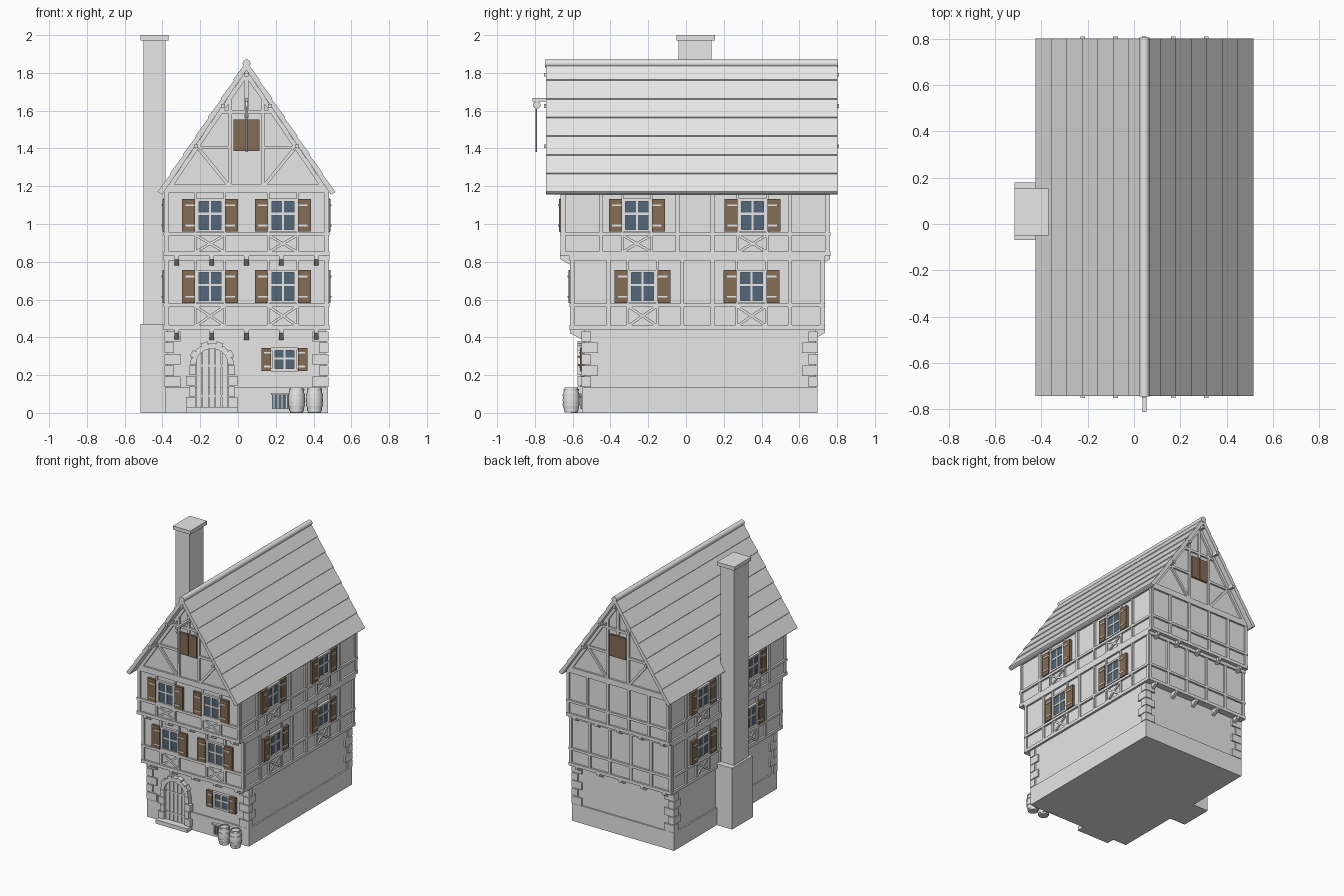
import bpy, bmesh, math
from mathutils import Matrix, Vector

old = bpy.data.objects.get("Cube")
if old:
    bpy.data.objects.remove(old)


def material(name, rgb):
    m = bpy.data.materials.new(name)
    m.use_nodes = True
    m.diffuse_color = (*rgb, 1)
    m.node_tree.nodes["Principled BSDF"].inputs["Base Color"].default_value = (*rgb, 1)
    return m


GREY = material("pale grey", (0.8, 0.8, 0.8))
BROWN = material("shutter brown", (0.23, 0.15, 0.09))
BLUE = material("glass blue", (0.09, 0.135, 0.195))

CX = 0.045
parts = {}


def part(name):
    return parts.setdefault(name, bmesh.new()) if name not in parts else parts[name]


def block(name, M, lo, hi):
    """Box between two corners in the frame M."""
    lo, hi = Vector(lo), Vector(hi)
    S = Matrix.Translation((lo + hi) / 2) @ Matrix.Diagonal((*(hi - lo), 1))
    bmesh.ops.create_cube(part(name), size=1, matrix=M @ S)


def beam(name, W, d, a, b, width=0.018, out=0.012):
    """Bar lying on a wall from a to b, both (u, z); d is the wall distance."""
    a, b = Vector(a), Vector(b)
    mid, v = (a + b) / 2, b - a
    M = W @ Matrix.Translation((mid.x, -d, mid.y)) @ Matrix.Rotation(-math.atan2(v.y, v.x), 4, 'Y')
    h = v.length / 2
    block(name, M, (-h, -out, -width / 2), (h, 0.01, width / 2))


def prism(name, M, pts, y0, y1):
    """Polygon in the local xz plane, extruded along local y."""
    bm = part(name)
    f = bm.faces.new([bm.verts.new(M @ Vector((x, y0, z))) for x, z in pts])
    ext = bmesh.ops.extrude_face_region(bm, geom=[f])
    vec = M.to_3x3() @ Vector((0, y1 - y0, 0))
    bmesh.ops.translate(bm, vec=vec, verts=[v for v in ext["geom"] if isinstance(v, bmesh.types.BMVert)])
    bm.faces.new(list(reversed([v for v in f.verts]))) if not f.is_valid else None


def lathe(name, M, profile, n=16):
    bm = part(name)
    rings = [[bm.verts.new(M @ Vector((r * math.cos(t * math.tau / n), r * math.sin(t * math.tau / n), z)))
              for t in range(n)] for r, z in profile]
    for p, q in zip(rings, rings[1:]):
        for i in range(n):
            bm.faces.new((p[i], p[i - 1], q[i - 1], q[i]))
    bm.faces.new(rings[0])
    bm.faces.new(rings[-1])


def window(W, d, u, z0, z1, half=0.066, leaf=0.068):
    block("window_glass", W, (u - half, -d - 0.006, z0), (u + half, -d, z1))
    for z in (z0, z1):
        beam("window_frame", W, d, (u - half - 0.012, z), (u + half + 0.012, z), 0.014, 0.018)
    for s in (-1, 1):
        beam("window_frame", W, d, (u + s * half, z0), (u + s * half, z1), 0.014, 0.016)
    beam("window_frame", W, d, (u, z0), (u, z1), 0.012, 0.011)
    zm = z0 + (z1 - z0) * 0.55
    beam("window_frame", W, d, (u - half, zm), (u + half, zm), 0.012, 0.011)
    for s in (-1, 1):
        a, b = u + s * (half + 0.014), u + s * (half + 0.014 + leaf)
        beam("shutters", W, d, (a, (z0 + z1) / 2), (b, (z0 + z1) / 2), z1 - z0 + 0.012, 0.02)
        for f in (0.17, 0.83):
            z = z0 + (z1 - z0) * f
            beam("shutter_hinges", W, d, (a, z), (a + (b - a) * 0.75, z), 0.009, 0.024)


# Wall frames: local x runs along the wall, local y points inward
FRONT, RIGHT, BACK, LEFT = [Matrix.Translation((CX, 0, 0)) @ Matrix.Rotation(math.radians(a), 4, 'Z')
                            for a in (0, 90, 180, 270)]

# Solid storeys
block("plinth", FRONT, (-0.432, -0.55, 0), (0.432, 0.697, 0.135))
block("ground_floor", FRONT, (-0.422, -0.54, 0.1), (0.422, 0.687, 0.44))
FLOORS = [  # bottom, sill, top, front, back, side window positions, side posts
    (0.44, 0.57, 0.83, 0.603, 0.723, (-0.23, 0.347), (-0.41, -0.02, 0.14, 0.55)),
    (0.83, 0.947, 1.19, 0.653, 0.75, (-0.26, 0.352), (-0.45, -0.045, 0.14, 0.55))]
SIDE = 0.425

for zb, zs, zt, fr, bk, wins, posts in FLOORS:
    block("upper_floors", FRONT, (-SIDE, -fr, zb), (SIDE, bk, zt))
    walls = [(FRONT, fr, -SIDE, SIDE, (-0.193, 0.193), ()),
             (BACK, bk, -SIDE, SIDE, (), (-0.26, -0.09, 0.09, 0.26)),
             (RIGHT, SIDE, -fr, bk, wins, posts),
             (LEFT, SIDE, -bk, fr, [-w for w in wins], [-p for p in posts])]
    for W, d, u0, u1, ws, ps in walls:
        for z, w in ((zb + 0.012, 0.024), (zs, 0.018), (zt - 0.012, 0.024)):
            beam("timber_rails", W, d, (u0 - 0.01, z), (u1 + 0.01, z), w, 0.014)
        for u in (u0 + 0.004, u1 - 0.004, *ps):
            beam("timber_posts", W, d, (u, zb), (u, zt), 0.02)
        for u in ws:
            window(W, d, u, zs + 0.018, zs + 0.18)
            for s in (-1, 1):
                beam("timber_posts", W, d, (u + s * 0.078, zb), (u + s * 0.078, zt), 0.014)
                beam("cross_braces", W, d, (u - s * 0.07, zb + 0.025), (u + s * 0.07, zs - 0.01), 0.014, 0.009)
    # Brackets carrying the overhang
    for W, d in ((FRONT, fr), (BACK, bk)):
        for i in range(5):
            u = (i - 2) * 0.185
            B = W @ Matrix.Translation((u, 0, zb)) @ Matrix.Rotation(math.pi / 2, 4, 'Z')
            prism("jetty_brackets", B, [(-d - 0.012, 0.005), (-d - 0.012, -0.018), (-d + 0.06, -0.055), (-d + 0.08, 0.005)],
                  -0.012, 0.012)

# Corner stones
for sx in (-1, 1):
    for W, d in ((FRONT, 0.54), (BACK, 0.687)):
        for i in range(5):
            lx, ly = (0.085, 0.05) if i % 2 == 0 else (0.05, 0.085)
            x, z = sx * 0.434, 0.137 + i * 0.06
            block("corner_stones", W, (min(x, x - sx * lx), -d - 0.012, z), (max(x, x - sx * lx), -d - 0.012 + ly, z + 0.055))

# Gable walls and their timbers
SLOPE, APEX, EAVE = 1.479, 1.86, 0.468
top = APEX - 0.045
prism("gable_wall", FRONT, [(-SIDE, 1.18), (SIDE, 1.18), (SIDE, top - SIDE * SLOPE), (0, top), (-SIDE, top - SIDE * SLOPE)],
      -0.653, 0.75)
for W, d in ((FRONT, 0.653), (BACK, 0.75)):
    beam("gable_timbers", W, d, (-0.42, 1.2), (0.42, 1.2), 0.02, 0.014)
    beam("gable_timbers", W, d, (-0.27, 1.405), (-0.085, 1.405), 0.018)
    beam("gable_timbers", W, d, (0.085, 1.405), (0.27, 1.405), 0.018)
    beam("gable_timbers", W, d, (-0.14, 1.595), (0.14, 1.595), 0.018)
    beam("gable_timbers", W, d, (0, 1.56), (0, 1.8), 0.02)
    for s in (-1, 1):
        beam("gable_timbers", W, d, (s * 0.085, 1.19), (s * 0.085, 1.67), 0.018)
        beam("gable_timbers", W, d, (s * 0.42, top - 0.02 - 0.42 * SLOPE), (0, top - 0.02), 0.022, 0.014)
        beam("gable_timbers", W, d, (s * 0.25, 1.395), (s * 0.095, 1.205), 0.018)
        beam("loft_hatch", W, d, (s * 0.001, 1.47), (s * 0.07, 1.47), 0.165, 0.014)

# Purlins running the length of the roof
for u, z in ((-0.267, 1.412), (0.267, 1.412), (-0.125, 1.625), (0.125, 1.625), (0, 1.79)):
    block("purlins", FRONT, (u - 0.01, -0.752, z - 0.01), (u + 0.01, 0.81, z + 0.01))

# Roof slopes with lapped courses, and the ridge roll
ROWS = 7
for s in (-1, 1):
    pts = [(0, APEX - 0.045), (0, APEX)]
    for i in range(1, ROWS + 1):
        x = EAVE * i / ROWS
        pts += [(s * (x + 0.003), APEX - x * SLOPE + 0.003), (s * x, APEX - x * SLOPE - 0.002)]
    pts.append((s * (EAVE - 0.022), APEX - 0.012 - EAVE * SLOPE))
    prism("roof", FRONT, pts, -0.742, 0.802)
lathe("ridge_roll", Matrix.Translation((CX, -0.746, 1.85)) @ Matrix.Rotation(-math.pi / 2, 4, 'X'),
      [(0.021, 0), (0.021, 1.552)])

# Chimney
for lo, hi in (((-0.517, -0.07, 0), (-0.36, 0.18, 0.47)), ((-0.5, -0.04, 0.4), (-0.385, 0.135, 1.975)),
               ((-0.517, -0.05, 1.972), (-0.369, 0.153, 2.0))):
    block("chimney", Matrix(), lo, hi)

# Door with stone arch and step
DU, SPRING = -0.183, 0.255
block("door_step", FRONT, (DU - 0.135, -0.61, 0), (DU + 0.135, -0.53, 0.03))
for i in range(5):
    u = DU + (i - 2) * 0.034
    h = SPRING + math.sqrt(0.09 ** 2 - (abs(i - 2) * 0.034) ** 2)
    beam("door_boards", FRONT, 0.55, (u, 0.03), (u, h), 0.03, 0.008)
for z in (0.09, 0.25):
    beam("door_straps", FRONT, 0.55, (DU - 0.08, z), (DU + 0.08, z), 0.012, 0.011)
for s in (-1, 1):
    for i in range(4):
        w = 0.048 if i % 2 == 0 else 0.034
        z = 0.032 + i * 0.056
        beam("door_surround", FRONT, 0.55, (DU + s * 0.088, z + 0.026), (DU + s * (0.088 + w), z + 0.026), 0.052, 0.025)
for i in range(9):
    t = math.pi * (i + 0.5) / 9
    c, n, r = math.cos(t), math.sin(t), 0.125 if i % 2 else 0.115
    beam("door_surround", FRONT, 0.55, (DU + 0.084 * c, SPRING + 0.084 * n), (DU + r * c, SPRING + r * n), 0.037, 0.025)

# Ground floor and cellar windows
window(FRONT, 0.542, 0.201, 0.227, 0.338, 0.058, 0.05)
beam("cellar_glass", FRONT, 0.55, (0.135, 0.058), (0.23, 0.058), 0.075, 0.004)
beam("cellar_frame", FRONT, 0.55, (0.13, 0.1), (0.235, 0.1), 0.012, 0.02)
for i in range(4):
    beam("cellar_frame", FRONT, 0.55, (0.145 + i * 0.022, 0.02), (0.145 + i * 0.022, 0.1), 0.005, 0.008)

# Hoist over the loft hatch
block("hoist", FRONT, (-0.009, -0.812, 1.648), (0.009, -0.6, 1.666))
lathe("hoist", Matrix.Translation((CX - 0.006, -0.79, 1.63)) @ Matrix.Rotation(math.pi / 2, 4, 'Y'),
      [(0.02, 0), (0.02, 0.012)])
lathe("hoist", Matrix.Translation((CX, -0.793, 0)), [(0.004, 1.38), (0.004, 1.63)], 6)

# Barrels with hoops
for x in (0.31, 0.405):
    M = Matrix.Translation((x, -0.608, 0))
    lathe("barrels", M, [(0.034, 0.002), (0.042, 0.035), (0.045, 0.068), (0.042, 0.1), (0.035, 0.135), (0.03, 0.135), (0.03, 0.128)])
    for z, r in ((0.012, 0.039), (0.04, 0.046), (0.09, 0.046), (0.118, 0.041)):
        lathe("barrel_hoops", M, [(r, z), (r, z + 0.008)])

# Turn every part into an object
COLOURS = {"shutters": BROWN, "loft_hatch": BROWN, "window_glass": BLUE, "cellar_glass": BLUE}
for name, bm in parts.items():
    bmesh.ops.recalc_face_normals(bm, faces=bm.faces)
    mesh = bpy.data.meshes.new(name)
    bm.to_mesh(mesh)
    bm.free()
    mesh.materials.append(COLOURS.get(name, GREY))
    ob = bpy.data.objects.new(name, mesh)
    bpy.context.scene.collection.objects.link(ob)
    if name in ("ridge_roll", "barrels", "barrel_hoops", "hoist"):
        bpy.ops.object.select_all(action='DESELECT')
        ob.select_set(True)
        bpy.context.view_layer.objects.active = ob
        bpy.ops.object.shade_smooth_by_angle(angle=math.radians(40))
